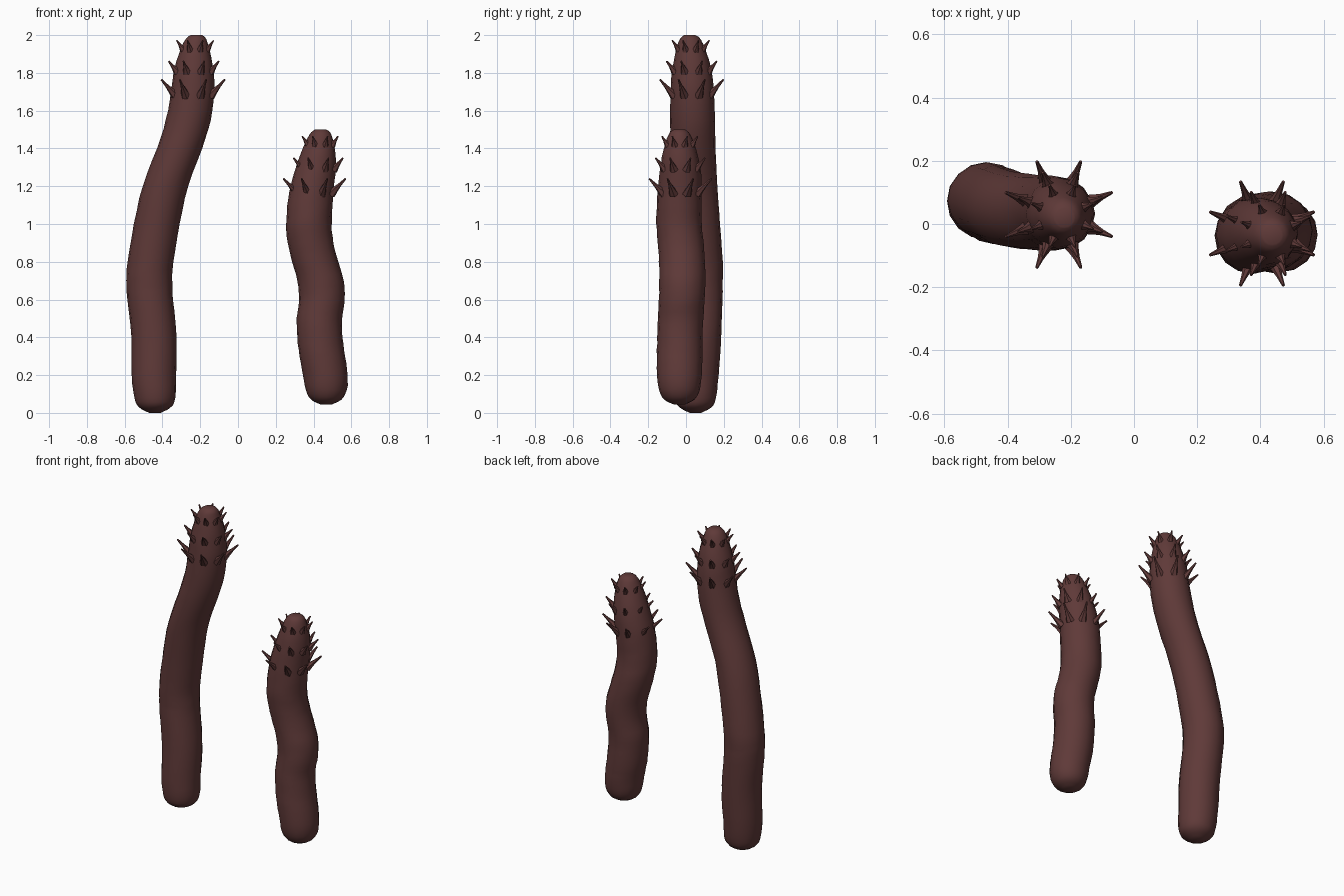
import bpy, bmesh, math, random
from mathutils import Vector

if "Cube" in bpy.data.objects:
    bpy.data.objects.remove(bpy.data.objects["Cube"])

random.seed(4)
skin = bpy.data.materials.new("dark red brown skin")
skin.diffuse_color = (0.115, 0.042, 0.040, 1)
skin.use_nodes = True
skin.node_tree.nodes["Principled BSDF"].inputs["Base Color"].default_value = skin.diffuse_color
SIDES = 16


def smooth_rows(rows, steps=3):
    """Catmull-Rom interpolation through (z, x, y, radius) rows."""
    p = [Vector(r) for r in rows]
    out = []
    for i in range(len(p) - 1):
        a, b, c, d = p[max(i - 1, 0)], p[i], p[i + 1], p[min(i + 2, len(p) - 1)]
        for s in range(steps):
            t = s / steps
            out.append(0.5 * (2 * b + (c - a) * t + (2 * a - 5 * b + 4 * c - d) * t * t
                              + (3 * b - a - 3 * c + d) * t ** 3))
    return out + [p[-1]]


def tube(bm, rings, sides):
    """Skin a list of vertex-position rings and close both ends."""
    loops = [[bm.verts.new(v) for v in ring] for ring in rings]
    for lo, hi in zip(loops, loops[1:]):
        for k in range(sides):
            n = (k + 1) % sides
            bm.faces.new((lo[k], lo[n], hi[n], hi[k]))
    bm.faces.new(loops[0][::-1])
    bm.faces.new(loops[-1])


def finish(bm, name):
    bmesh.ops.recalc_face_normals(bm, faces=bm.faces[:])
    me = bpy.data.meshes.new(name)
    bm.to_mesh(me)
    bm.free()
    me.materials.append(skin)
    ob = bpy.data.objects.new(name, me)
    bpy.context.collection.objects.link(ob)
    bpy.ops.object.select_all(action='DESELECT')
    ob.select_set(True)
    bpy.context.view_layer.objects.active = ob
    bpy.ops.object.shade_smooth_by_angle(angle=math.radians(40))


def body(name, rows):
    bm = bmesh.new()
    rings = []
    for z, x, y, r in smooth_rows(rows):
        ring = []
        for k in range(SIDES):
            a = math.tau * k / SIDES
            q = r * (1 + random.uniform(-0.012, 0.012))
            ring.append(Vector((x + q * math.cos(a), y + q * math.sin(a), z)))
        rings.append(ring)
    tube(bm, rings, SIDES)
    finish(bm, name)


def spines(name, crown_rows):
    """Rings of eight upturned spines: (base z, x, y, base r, tip r, tip z, width)."""
    bm = bmesh.new()
    for z, x, y, r0, r1, z1, w in crown_rows:
        for k in range(8):
            a = math.tau * (k + 0.5) / 8
            out = Vector((math.cos(a), math.sin(a), 0))
            side = Vector((-math.sin(a), math.cos(a), 0))
            base = Vector((x, y, z)) + out * r0
            tip = Vector((x, y, z1)) + out * r1
            axis = (tip - base).normalized()
            up = axis.cross(side)
            rings = []
            for t, s in ((-0.25, 1.2), (0.15, 0.75), (0.5, 0.45), (1, 0.22)):
                c = base.lerp(tip, t)
                rings.append([c + w * s * (math.cos(b) * side + math.sin(b) * up)
                              for b in (math.tau * j / 6 for j in range(6))])
            tube(bm, rings, 6)
    finish(bm, name)


# tall worm
body("tall_body", [
    (0.00, -0.44, 0.05, 0.03), (0.03, -0.44, 0.05, 0.085), (0.08, -0.44, 0.05, 0.109),
    (0.2, -0.445, 0.055, 0.117), (0.4, -0.445, 0.066, 0.12), (0.6, -0.465, 0.072, 0.121),
    (0.7, -0.47, 0.073, 0.121), (0.8, -0.463, 0.072, 0.122), (1.0, -0.43, 0.06, 0.121),
    (1.2, -0.385, 0.046, 0.12), (1.4, -0.31, 0.036, 0.12), (1.55, -0.263, 0.035, 0.119),
    (1.7, -0.24, 0.033, 0.115), (1.8, -0.235, 0.031, 0.106), (1.88, -0.23, 0.028, 0.09),
    (1.95, -0.226, 0.024, 0.068), (1.985, -0.222, 0.022, 0.05), (2.0, -0.22, 0.02, 0.03)])
spines("tall_spines", [
    (1.695, -0.238, 0.03, 0.115, 0.182, 1.765, 0.022),
    (1.815, -0.234, 0.03, 0.103, 0.144, 1.862, 0.020),
    (1.93, -0.227, 0.025, 0.074, 0.106, 1.972, 0.017)])

# short worm
body("short_body", [
    (0.045, 0.467, -0.035, 0.03), (0.07, 0.467, -0.035, 0.08), (0.12, 0.468, -0.035, 0.108),
    (0.2, 0.463, -0.035, 0.118), (0.3, 0.446, -0.034, 0.121), (0.4, 0.434, -0.032, 0.12),
    (0.5, 0.431, -0.029, 0.12), (0.6, 0.444, -0.022, 0.121), (0.7, 0.437, -0.02, 0.122),
    (0.8, 0.409, -0.021, 0.122), (0.9, 0.384, -0.028, 0.121), (1.0, 0.375, -0.037, 0.12),
    (1.1, 0.381, -0.036, 0.119), (1.2, 0.393, -0.032, 0.115), (1.3, 0.412, -0.03, 0.106),
    (1.38, 0.425, -0.032, 0.09), (1.45, 0.434, -0.034, 0.068),
    (1.485, 0.437, -0.035, 0.05), (1.5, 0.438, -0.035, 0.03)])
spines("short_spines", [
    (1.175, 0.405, -0.03, 0.11, 0.178, 1.24, 0.022),
    (1.3, 0.425, -0.03, 0.098, 0.142, 1.35, 0.020),
    (1.425, 0.435, -0.033, 0.074, 0.103, 1.465, 0.017)])
